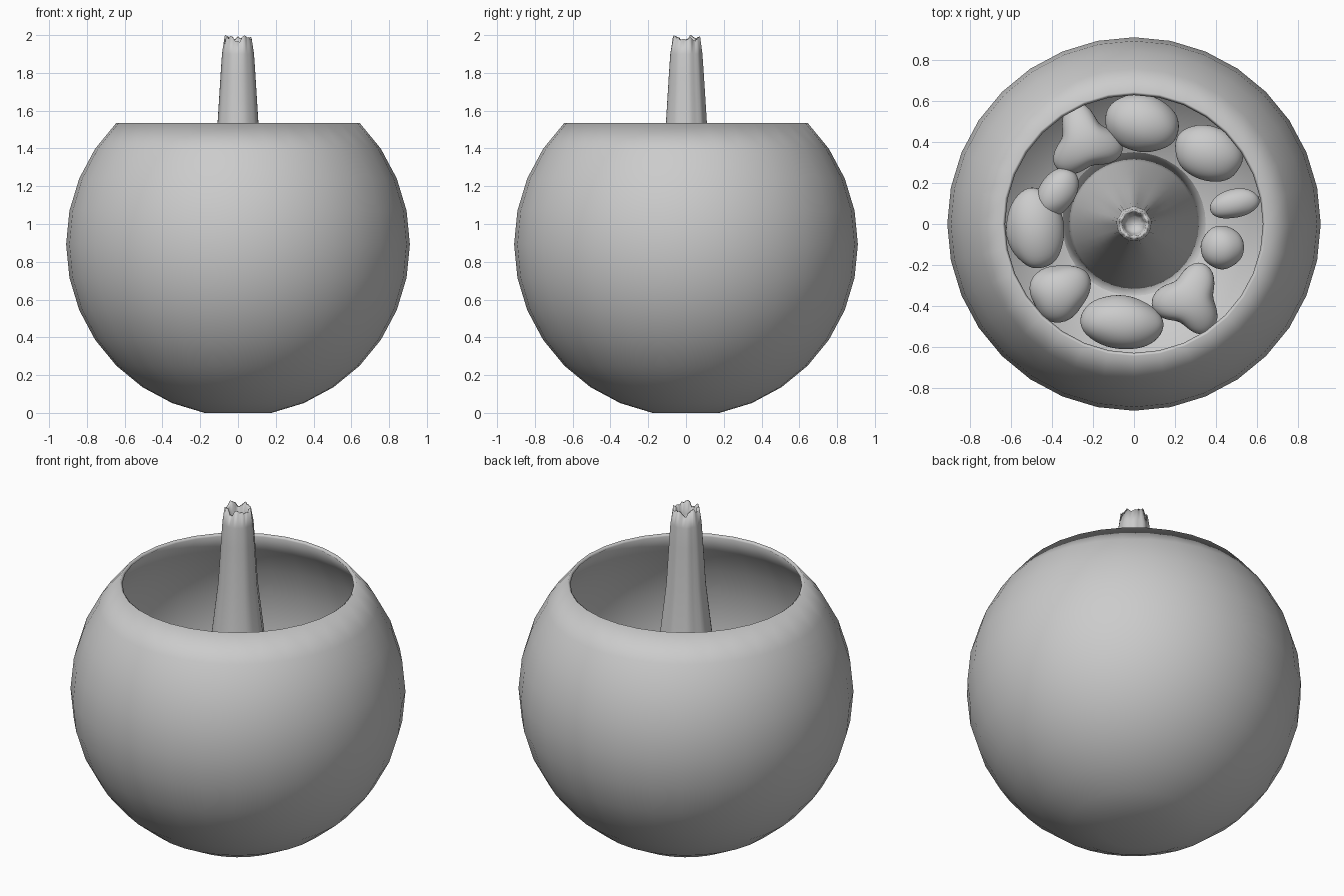
import bpy, bmesh, math, random
from mathutils import Vector, noise

random.seed(4)
cube = bpy.data.objects.get("Cube")
if cube:
    bpy.data.objects.remove(cube, do_unlink=True)

RADIUS, CENTRE_Z, WALL = 0.91, 0.8925, 0.02

grey = bpy.data.materials.new("neutral grey")
grey.use_nodes = True
grey.diffuse_color = (0.6, 0.6, 0.6, 1)
grey.node_tree.nodes["Principled BSDF"].inputs["Base Color"].default_value = (0.6, 0.6, 0.6, 1)


def finish(bm, name):
    """Turn a bmesh into a smooth-shaded object."""
    bmesh.ops.recalc_face_normals(bm, faces=bm.faces)
    for face in bm.faces:
        face.smooth = True
    mesh = bpy.data.meshes.new(name)
    bm.to_mesh(mesh)
    bm.free()
    mesh.materials.append(grey)
    obj = bpy.data.objects.new(name, mesh)
    bpy.context.collection.objects.link(obj)
    return obj


def floor_height(x, y):
    """Height of the bowl's inner surface under a point."""
    inner = RADIUS - WALL - 0.008
    return CENTRE_Z - math.sqrt(max(inner ** 2 - x * x - y * y, 0))


# Bowl: sphere cut open at the top, flattened underneath, with a thin wall
bm = bmesh.new()
bmesh.ops.create_uvsphere(bm, u_segments=32, v_segments=16, radius=RADIUS)
cut = RADIUS * math.sin(math.radians(46))
bmesh.ops.delete(bm, geom=[v for v in bm.verts if v.co.z > cut], context='VERTS')
for v in bm.verts:
    v.co.z = max(v.co.z + CENTRE_Z, 0)
bowl = finish(bm, "bowl")
# an open shell: make sure the faces point away from the middle
bm = bmesh.new()
bm.from_mesh(bowl.data)
middle = Vector((0, 0, CENTRE_Z))
for face in bm.faces:
    if face.normal.dot(face.calc_center_median() - middle) < 0:
        face.normal_flip()
bm.to_mesh(bowl.data)
bm.free()
wall = bowl.modifiers.new("wall", 'SOLIDIFY')
wall.thickness = WALL
wall.offset = -1

# Spire: flared, lightly fluted stem with a ragged hollow tip
SIDES = 40
outside = [(0.35, 0.075), (0.305, 0.3), (0.25, 0.6), (0.2, 0.88), (0.165, 1.08),
           (0.14, 1.25), (0.107, 1.535), (0.092, 1.78), (0.084, 1.9), (0.072, 1.965)]
inside = [(0.058, 1.96), (0.05, 1.92), (0.035, 1.87)]
ragged = [random.uniform(-0.012, 0.012) + 0.012 * math.sin(5 * i * math.tau / SIDES)
          for i in range(SIDES)]
lift = 2.0 - 1.965 - max(ragged)
bm = bmesh.new()
rings = []
for r, z in outside + inside:
    ring = []
    for i in range(SIDES):
        a = i * math.tau / SIDES
        # flutes fade out towards the base and are strongest at the back
        flute = 0.035 * min(1, z / 1.2) ** 2 * (0.6 + 0.4 * math.sin(a))
        rr = r * (1 + flute * math.sin(9 * a))
        zz = z + (ragged[i] + lift if z > 1.95 else 0)
        ring.append(bm.verts.new((rr * math.cos(a), rr * math.sin(a), zz)))
    rings.append(ring)
for low, high in zip(rings, rings[1:]):
    for i in range(SIDES):
        j = (i + 1) % SIDES
        bm.faces.new((low[i], low[j], high[j], high[i]))
bm.faces.new(rings[0])
bm.faces.new(rings[-1])
finish(bm, "spire")


def pebble(name, x, y, rx, ry, rz, turn, corners=0.0, lift=0.0):
    """Rounded stone dropped onto the bowl; corners makes it three-cornered."""
    bm = bmesh.new()
    bmesh.ops.create_icosphere(bm, subdivisions=4, radius=1)
    seed = Vector((x * 9, y * 9, 2))
    ct, st = math.cos(math.radians(turn)), math.sin(math.radians(turn))
    for v in bm.verts:
        flat = math.hypot(v.co.x, v.co.y)
        a = math.atan2(v.co.y, v.co.x)
        k = 1 + corners * flat ** 2 * math.cos(3 * a)
        k *= 1 + 0.06 * noise.noise(v.co * 1.2 + seed)
        px, py = v.co.x * rx * k, v.co.y * ry * k
        v.co = (x + px * ct - py * st, y + px * st + py * ct, v.co.z * rz)
    drop = max(floor_height(v.co.x, v.co.y) - v.co.z for v in bm.verts)
    for v in bm.verts:
        v.co.z += drop + lift
    finish(bm, name)


# Ring of pebbles around the spire
pebble("pebble_back", 0.04, 0.49, 0.18, 0.14, 0.12, -15)
pebble("pebble_back_left", 0.365, 0.345, 0.17, 0.135, 0.11, -20)
pebble("pebble_left_flat", 0.49, 0.1, 0.125, 0.07, 0.06, 12)
pebble("pebble_left_round", 0.43, -0.115, 0.105, 0.105, 0.09, 0)
pebble("pebble_front_left", 0.27, -0.37, 0.155, 0.15, 0.1, 67, 0.24)
pebble("pebble_front", -0.06, -0.48, 0.205, 0.13, 0.12, -6)
pebble("pebble_front_right", -0.36, -0.33, 0.15, 0.135, 0.11, 30, 0.08)
pebble("pebble_right", -0.48, -0.02, 0.2, 0.14, 0.11, 95)
pebble("pebble_right_small", -0.375, 0.155, 0.13, 0.09, 0.08, 55, 0.0, 0.13)
pebble("pebble_back_right", -0.24, 0.4, 0.155, 0.15, 0.1, 107, 0.24)
